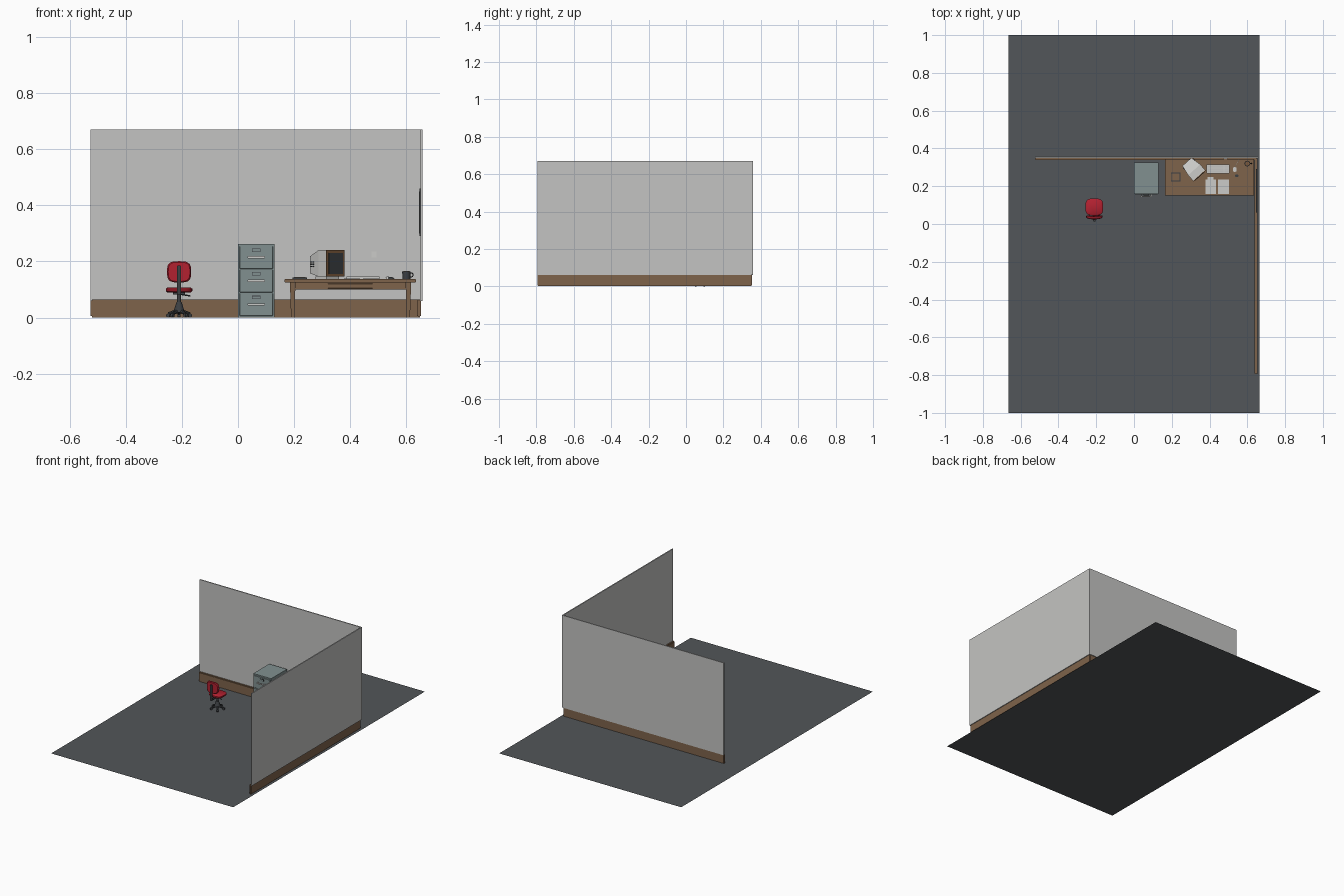
import bpy, bmesh, math
from mathutils import Matrix, Vector

if "Cube" in bpy.data.objects:
    bpy.data.objects.remove(bpy.data.objects["Cube"])


def material(name, rgb):
    m = bpy.data.materials.new(name)
    m.diffuse_color = (*rgb, 1)
    m.use_nodes = True
    m.node_tree.nodes["Principled BSDF"].inputs["Base Color"].default_value = m.diffuse_color
    return m


WALL = material("wall_grey", (0.55, 0.55, 0.54))
WOOD = material("wood_brown", (0.21, 0.125, 0.07))
FLOOR = material("floor_slate", (0.085, 0.093, 0.1))
RED = material("seat_red", (0.45, 0.015, 0.03))
STEEL = material("cabinet_blue_grey", (0.22, 0.28, 0.28))
DARK = material("dark_plastic", (0.045, 0.05, 0.055))
LIGHT = material("light_plastic", (0.6, 0.6, 0.58))
BEZEL = material("bezel_brown", (0.2, 0.1, 0.045))


def finish(name, bm, mat, smooth=False):
    bmesh.ops.recalc_face_normals(bm, faces=bm.faces)
    me = bpy.data.meshes.new(name)
    bm.to_mesh(me)
    bm.free()
    ob = bpy.data.objects.new(name, me)
    bpy.context.collection.objects.link(ob)
    me.materials.append(mat)
    if smooth:
        bpy.ops.object.select_all(action='DESELECT')
        ob.select_set(True)
        bpy.context.view_layer.objects.active = ob
        bpy.ops.object.shade_smooth_by_angle(angle=math.radians(40))
    return ob


def box(name, x, y, z, mat, bevel=0, taper=1, segs=2):
    """Box from (min, max) ranges; taper narrows the bottom."""
    bm = bmesh.new()
    bmesh.ops.create_cube(bm, size=1)
    for v in bm.verts:
        k = taper if v.co.z < 0 else 1
        v.co = Vector(((x[0] + x[1]) / 2 + v.co.x * k * (x[1] - x[0]),
                       (y[0] + y[1]) / 2 + v.co.y * k * (y[1] - y[0]),
                       (z[0] + z[1]) / 2 + v.co.z * (z[1] - z[0])))
    if bevel:
        bmesh.ops.bevel(bm, geom=bm.edges[:], offset=bevel, segments=segs, affect='EDGES')
    return finish(name, bm, mat, bevel > 0)


def rod(name, a, b, r1, r2, mat, sides=10):
    """Round bar or cone between two points."""
    a, b = Vector(a), Vector(b)
    bm = bmesh.new()
    bmesh.ops.create_cone(bm, cap_ends=True, segments=sides, radius1=r1, radius2=r2, depth=(b - a).length)
    rot = (b - a).to_track_quat('Z', 'Y').to_matrix().to_4x4()
    bm.transform(Matrix.Translation((a + b) / 2) @ rot)
    return finish(name, bm, mat, True)


def cushion(name, outline, to3d, depth, mat):
    """Extruded rounded outline with soft edges."""
    bm = bmesh.new()
    n = 20
    rings = []
    for d, s in ((0, .9), (.25, 1), (.75, 1), (1, .88)):
        ring = []
        for i in range(n):
            t = 2 * math.pi * i / n
            c, q = math.cos(t), math.sin(t)
            u = outline[0] * s * math.copysign(abs(c) ** .6, c)
            w = outline[1] * s * math.copysign(abs(q) ** .6, q)
            ring.append(bm.verts.new(to3d(u, w, d * depth)))
        rings.append(ring)
    for r0, r1 in zip(rings, rings[1:]):
        for i in range(n):
            bm.faces.new((r0[i], r0[(i + 1) % n], r1[(i + 1) % n], r1[i]))
    bm.faces.new(rings[0])
    bm.faces.new(rings[-1])
    return finish(name, bm, mat, True)


# Floor
bm = bmesh.new()
bmesh.ops.create_grid(bm, x_segments=1, y_segments=1, size=1)
bmesh.ops.scale(bm, vec=(0.665, 1, 1), verts=bm.verts)
finish("floor", bm, FLOOR)

# Walls and skirting
box("back_wall", (-0.525, 0.657), (0.35, 0.357), (0.06, 0.67), WALL)
box("right_wall", (0.65, 0.657), (-0.795, 0.352), (0.06, 0.67), WALL)
box("back_skirting", (-0.525, 0.651), (0.338, 0.352), (0.001, 0.065), WOOD, 0.004)
box("right_skirting", (0.637, 0.652), (-0.795, 0.35), (0.001, 0.065), WOOD, 0.004)
box("wall_socket", (0.475, 0.494), (0.345, 0.351), (0.214, 0.236), LIGHT, 0.001)
box("wall_board_frame", (0.646, 0.651), (0.06, 0.29), (0.29, 0.46), DARK)
box("wall_board", (0.645, 0.647), (0.07, 0.28), (0.3, 0.45), LIGHT)

# Filing cabinet
box("cabinet_body", (0, 0.13), (0.16, 0.325), (0.001, 0.263), STEEL)
for i in range(3):
    z = 0.006 + i * 0.084
    box("cabinet_drawer", (0.006, 0.124), (0.155, 0.161), (z, z + 0.08), STEEL, 0.001, segs=1)
    box("drawer_handle", (0.034, 0.096), (0.143, 0.148), (z + 0.037, z + 0.045), LIGHT, 0.001)
    for x in (0.036, 0.088):
        box("handle_mount", (x, x + 0.006), (0.146, 0.156), (z + 0.038, z + 0.044), LIGHT)
    box("label_frame", (0.05, 0.08), (0.152, 0.156), (z + 0.06, z + 0.072), DARK)
    box("label_card", (0.052, 0.078), (0.151, 0.153), (z + 0.062, z + 0.07), STEEL)

# Desk
box("desk_top", (0.165, 0.635), (0.15, 0.345), (0.125, 0.137), WOOD, 0.002)
for y in (0.168, 0.322):
    box("desk_apron_long", (0.2, 0.605), (y, y + 0.006), (0.1, 0.126), WOOD)
    for x in (0.185, 0.597):
        box("desk_leg", (x, x + 0.02), (y - 0.006, y + 0.014), (0.001, 0.126), WOOD, taper=0.6)
for x in (0.192, 0.602):
    box("desk_apron_side", (x, x + 0.006), (0.17, 0.325), (0.1, 0.126), WOOD)
box("desk_drawer", (0.32, 0.48), (0.163, 0.169), (0.104, 0.121), WOOD, 0.001, segs=1)

# Computer monitor, modelled facing -y and turned in place
turn = Matrix.Translation((0.345, 0.257, 0)) @ Matrix.Rotation(math.radians(42), 4, 'Z')


def turned(ob):
    ob.data.transform(turn)
    return ob


bm = bmesh.new()
rings = []
for y, w, z0, z1 in ((0, .043, .146, .24), (.04, .043, .146, .24), (.097, .032, .158, .218)):
    rings.append([bm.verts.new(p) for p in ((-w, y, z0), (w, y, z0), (w, y, z1), (-w, y, z1))])
for r0, r1 in zip(rings, rings[1:]):
    for i in range(4):
        bm.faces.new((r0[i], r0[(i + 1) % 4], r1[(i + 1) % 4], r1[i]))
bm.faces.new(rings[0])
bm.faces.new(rings[-1])
turned(finish("monitor_case", bm, LIGHT))
turned(box("monitor_bezel", (-0.043, 0.043), (-0.004, 0.001), (0.146, 0.24), BEZEL))
turned(box("monitor_screen", (-0.034, 0.034), (-0.006, -0.003), (0.156, 0.231), DARK))
turned(box("monitor_foot", (-0.03, 0.03), (0.01, 0.07), (0.137, 0.147), LIGHT))
for z in (0.18, 0.188, 0.196):
    for s in (-1, 1):
        turned(box("monitor_vent", (s * .036 - .002, s * .036 + .002), (0.07, 0.087), (z, z + 0.004), DARK))

# Keyboard with key rows, and mouse
box("keyboard", (0.385, 0.505), (0.268, 0.316), (0.137, 0.146), LIGHT, 0.001)
for r in range(4):
    y = 0.273 + r * 0.01
    box("key_row", (0.39, 0.475), (y, y + 0.007), (0.145, 0.149), WALL)
    box("number_key_row", (0.48, 0.5), (y, y + 0.007), (0.145, 0.149), WALL)
box("mouse", (0.525, 0.542), (0.275, 0.303), (0.137, 0.147), LIGHT, 0.004)
rod("mouse_cable", (0.534, 0.3, 0.139), (0.555, 0.34, 0.139), 0.0012, 0.0012, LIGHT, 6)

# Papers, note frame and mug
for x in (0.378, 0.446):
    box("paper_sheet", (x, x + 0.056), (0.16, 0.235), (0.137, 0.139), LIGHT)
box("paper_fold", (0.39, 0.42), (0.235, 0.248), (0.137, 0.139), LIGHT)
box("note_tray", (0.195, 0.245), (0.225, 0.272), (0.137, 0.143), DARK)
box("note_pad", (0.199, 0.241), (0.229, 0.268), (0.142, 0.145), WOOD)
box("stapler", (0.535, 0.552), (0.25, 0.262), (0.137, 0.145), DARK, 0.002)
rod("mug", (0.6, 0.32, 0.137), (0.6, 0.32, 0.165), 0.014, 0.015, DARK, 16)
rod("mug_drink", (0.6, 0.32, 0.164), (0.6, 0.32, 0.1655), 0.011, 0.011, BEZEL, 16)
bm = bmesh.new()
N, M = 10, 6
grid = [[bm.verts.new((0.616 + (.008 + .002 * math.cos(b)) * math.cos(a), 0.32 + .002 * math.sin(b),
                       0.152 + (.008 + .002 * math.cos(b)) * math.sin(a)))
         for b in (2 * math.pi * j / M for j in range(M))]
        for a in (2 * math.pi * i / N for i in range(N))]
for i in range(N):
    for j in range(M):
        k, l = (i + 1) % N, (j + 1) % M
        bm.faces.new((grid[i][j], grid[k][j], grid[k][l], grid[i][l]))
finish("mug_handle", bm, DARK, True)

# Swivel chair facing the back wall
cx, cy = -0.21, 0.085
cushion("chair_seat", (0.047, 0.045), lambda u, w, d: (cx + u, cy + 0.005 + w, 0.09 + d), 0.017, RED)
cushion("chair_backrest", (0.043, 0.038),
        lambda u, w, d: (cx + u, 0.024 + d + 4 * u * u, 0.163 + w), 0.016, RED)
box("chair_back_bar", (cx - 0.007, cx + 0.007), (0.014, 0.025), (0.083, 0.185), DARK, 0.002)
box("chair_under_bar", (cx - 0.007, cx + 0.007), (0.016, 0.1), (0.08, 0.088), DARK, 0.002)
box("chair_seat_plate", (cx - 0.022, cx + 0.022), (cy - 0.02, cy + 0.025), (0.083, 0.092), DARK)
rod("chair_lever", (cx, cy, 0.084), (cx + 0.04, cy - 0.01, 0.077), 0.0025, 0.0025, DARK, 8)
rod("chair_post", (cx, cy, 0.045), (cx, cy, 0.085), 0.007, 0.007, DARK)
rod("chair_hub", (cx, cy, 0.018), (cx, cy, 0.055), 0.021, 0.009, DARK, 12)
for i in range(5):
    a = math.radians(90 + 72 * i)
    px, py = cx + 0.04 * math.cos(a), cy + 0.04 * math.sin(a)
    rod("chair_foot", (cx, cy, 0.025), (px, py, 0.014), 0.008, 0.005, DARK, 8)
    rod("chair_caster", (px - .005 * math.sin(a), py + .005 * math.cos(a), 0.0075),
        (px + .005 * math.sin(a), py - .005 * math.cos(a), 0.0075), 0.007, 0.007, DARK)
